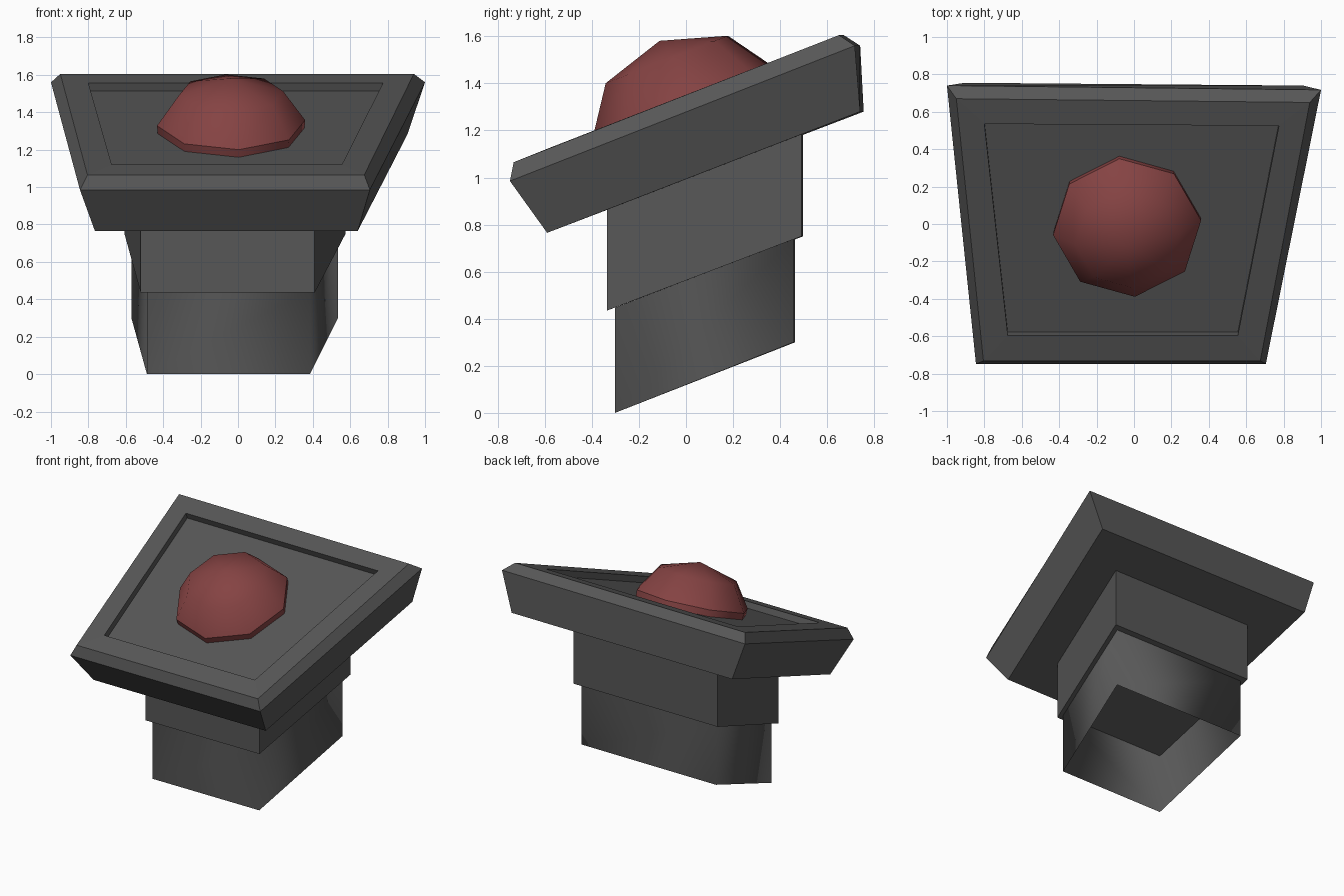
import bpy, bmesh, math
from mathutils import Matrix, Vector

if "Cube" in bpy.data.objects:
    bpy.data.objects.remove(bpy.data.objects["Cube"])


def material(name, rgb):
    m = bpy.data.materials.new(name)
    m.diffuse_color = (*rgb, 1)
    m.use_nodes = True
    m.node_tree.nodes["Principled BSDF"].inputs["Base Color"].default_value = m.diffuse_color
    return m


GREY = material("dark grey", (0.095, 0.095, 0.095))
RED = material("dull red", (0.235, 0.056, 0.056))


def finish(bm, name, mat):
    me = bpy.data.meshes.new(name)
    bm.to_mesh(me)
    bm.free()
    me.materials.append(mat)
    ob = bpy.data.objects.new(name, me)
    bpy.context.collection.objects.link(ob)
    return ob


def loft(name, rings, mat, caps=True):
    """Skin a stack of rings, each counter-clockwise seen from above."""
    bm = bmesh.new()
    loops = [[bm.verts.new(p) for p in r] for r in rings]
    n = len(loops[0])
    for a, b in zip(loops, loops[1:]):
        for i in range(n):
            j = (i + 1) % n
            bm.faces.new((a[i], a[j], b[j], b[i]))
    if caps:
        bm.faces.new(loops[0][::-1])
        bm.faces.new(loops[-1])
    return finish(bm, name, mat)


def quad(front, back):
    """Ring from (x left, x right, y, z) front and (x left, x right, y left, y right, z) back."""
    fl, fr, fy, fz = front
    bl, br, yl, yr, bz = back
    return [Vector(p) for p in ((fl, fy, fz), (fr, fy, fz), (br, yr, bz), (bl, yl, bz))]


# Direction square to the tilted panel
TILT = math.radians(21.2)
NORMAL = Vector((0, -math.sin(TILT), math.cos(TILT)))

# Tilted panel with bevelled rim and shallow recess
recess = quad((-0.675, 0.555, -0.595, 1.12), (-0.80, 0.775, 0.535, 0.525, 1.556))
loft("tilted_panel", [
    quad((-0.765, 0.64, -0.59, 0.765), (-0.905, 0.905, 0.755, 0.74, 1.28)),
    quad((-0.845, 0.705, -0.748, 0.985), (-1.0, 1.0, 0.74, 0.717, 1.56)),
    quad((-0.805, 0.675, -0.732, 1.065), (-0.95, 0.94, 0.67, 0.65, 1.605)),
    recess,
    [p - NORMAL * 0.045 for p in recess],
], GREY)

# Closed upper neck under the panel
loft("upper_neck", [
    quad((-0.52, 0.41, -0.335, 0.435), (-0.607, 0.575, 0.497, 0.49, 0.75)),
    quad((-0.52, 0.41, -0.335, 0.866), (-0.607, 0.575, 0.497, 0.49, 1.186)),
], GREY)

# Open lower sleeve, soft shaded
sleeve = loft("lower_sleeve", [
    quad((-0.487, 0.385, -0.302, 0.0), (-0.57, 0.535, 0.464, 0.457, 0.30)),
    quad((-0.487, 0.385, -0.302, 0.447), (-0.57, 0.535, 0.464, 0.457, 0.738)),
], GREY, caps=False)
for f in sleeve.data.polygons:
    f.use_smooth = True

# Eight-sided push button: short band, then a two-step dome to a point
SIDES = 8
bm = bmesh.new()
loops = []
for r, h in ((0.395, -0.046), (0.398, 0.0), (0.28, 0.17)):
    loops.append([bm.verts.new((r * math.cos(a), r * math.sin(a), h))
                  for a in (math.radians(6) + math.tau * i / SIDES for i in range(SIDES))])
tip = bm.verts.new((0, 0, 0.255))
for i in range(SIDES):
    j = (i + 1) % SIDES
    for k in range(2):
        a, b = loops[k], loops[k + 1]
        bm.faces.new((a[i], a[j], b[j], b[i])).smooth = True
    bm.faces.new((loops[2][i], loops[2][j], tip)).smooth = True
for e in bm.edges:
    if all(v in loops[1] for v in e.verts):
        e.smooth = False
bm.transform(Matrix.Translation((-0.037, -0.02, 1.343)) @ Matrix.Rotation(TILT, 4, 'X'))
finish(bm, "push_button", RED)
